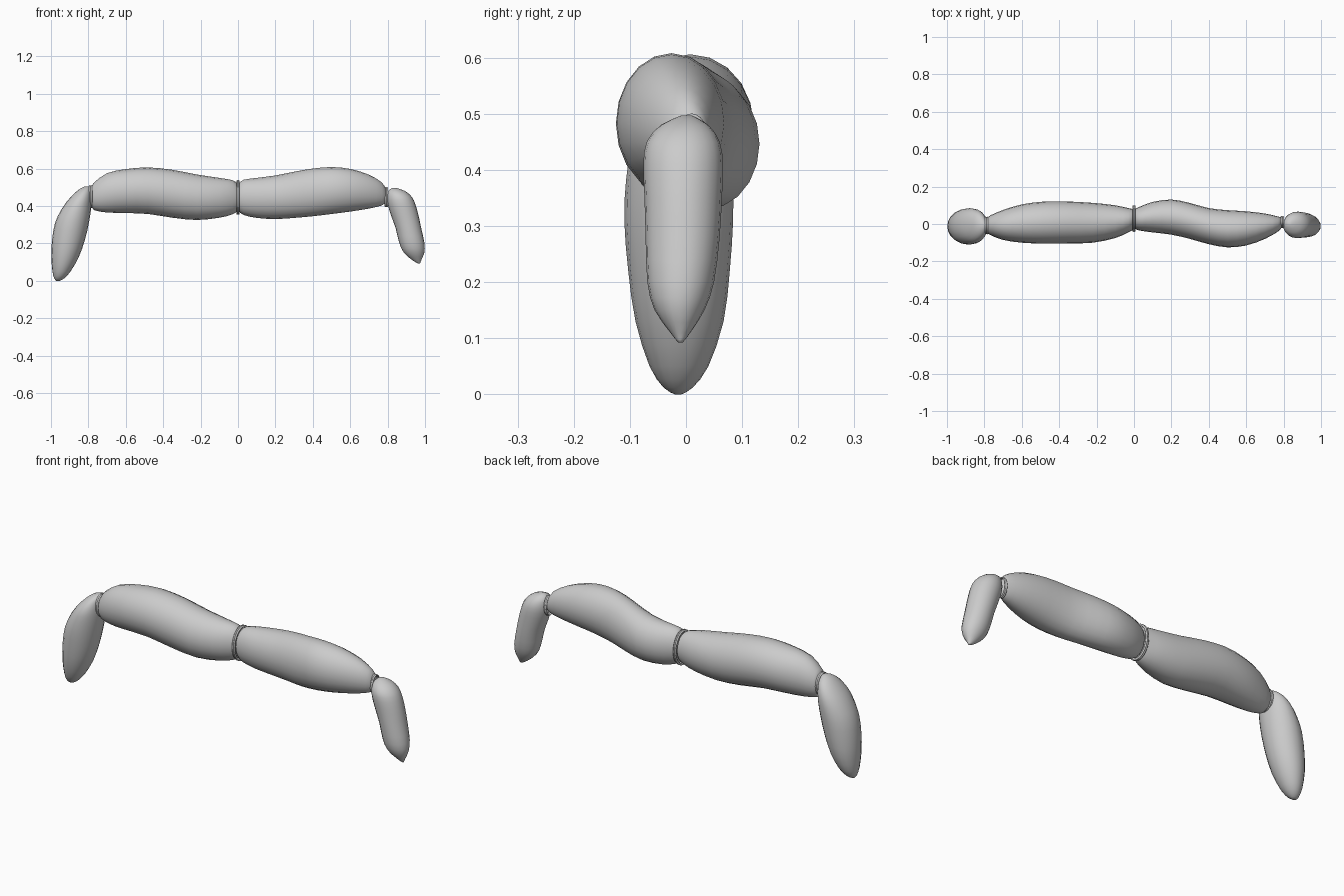
import bpy, bmesh, math
from mathutils import Vector

SIDES = 20


def spline(a, b, c, d, t):
    # Catmull-Rom blend of two neighbouring sections
    return [0.5 * (2 * q + (r - p) * t + (2 * p - 5 * q + 4 * r - s) * t * t
                   + (3 * q - p - 3 * r + s) * t ** 3) for p, q, r, s in zip(a, b, c, d)]


def loft(name, sections, axis, steps=2):
    """Each section: position along axis, then min/max of the two cross directions."""
    n, rows = len(sections), []
    for i in range(n - 1):
        a, b = sections[max(i - 1, 0)], sections[i]
        c, d = sections[i + 1], sections[min(i + 2, n - 1)]
        rows += [spline(a, b, c, d, k / steps) for k in range(steps)]
    rows.append(sections[-1])
    bm = bmesh.new()
    rings = []
    for p, u0, u1, v0, v1 in rows:
        ring = []
        for k in range(SIDES):
            t = 2 * math.pi * k / SIDES
            u = (u0 + u1) / 2 + (u1 - u0) / 2 * math.cos(t)
            v = (v0 + v1) / 2 + (v1 - v0) / 2 * math.sin(t)
            ring.append(bm.verts.new((p, u, v) if axis == 'X' else (u, v, p)))
        rings.append(ring)
    for r, s in zip(rings, rings[1:]):
        for k in range(SIDES):
            j = (k + 1) % SIDES
            bm.faces.new((r[k], r[j], s[j], s[k]))
    bm.faces.new(rings[0])
    bm.faces.new(rings[-1])
    bmesh.ops.recalc_face_normals(bm, faces=bm.faces)
    me = bpy.data.meshes.new(name)
    bm.to_mesh(me)
    bm.free()
    for f in me.polygons:
        f.use_smooth = True
    ob = bpy.data.objects.new(name, me)
    bpy.context.collection.objects.link(ob)
    return ob


# long middle links: x, y min, y max, z min, z max
loft("left_link", [
    (-0.785, -0.045, 0.03, 0.405, 0.495), (-0.77, -0.058, 0.045, 0.378, 0.525),
    (-0.70, -0.085, 0.075, 0.365, 0.575), (-0.60, -0.10, 0.105, 0.362, 0.597),
    (-0.48, -0.105, 0.12, 0.357, 0.606), (-0.35, -0.104, 0.12, 0.337, 0.593),
    (-0.22, -0.10, 0.113, 0.325, 0.568), (-0.10, -0.075, 0.10, 0.337, 0.55),
    (-0.03, -0.045, 0.085, 0.355, 0.538), (-0.004, -0.03, 0.08, 0.372, 0.52)], 'X')
loft("right_link", [
    (0.004, -0.025, 0.08, 0.372, 0.52), (0.03, -0.035, 0.092, 0.352, 0.54),
    (0.10, -0.045, 0.118, 0.336, 0.55), (0.20, -0.057, 0.131, 0.33, 0.563),
    (0.30, -0.08, 0.112, 0.336, 0.583), (0.40, -0.108, 0.085, 0.345, 0.60),
    (0.50, -0.125, 0.074, 0.357, 0.608), (0.60, -0.115, 0.068, 0.37, 0.598),
    (0.70, -0.08, 0.056, 0.386, 0.567), (0.77, -0.04, 0.04, 0.403, 0.525),
    (0.79, -0.018, 0.033, 0.42, 0.49)], 'X')

# hanging end links: z, x min, x max, y min, y max
loft("left_end", [
    (0.0, -0.972, -0.952, -0.02, -0.008), (0.012, -0.982, -0.93, -0.04, 0.012),
    (0.05, -0.992, -0.895, -0.065, 0.04), (0.13, -0.998, -0.85, -0.09, 0.067),
    (0.22, -0.994, -0.818, -0.103, 0.078), (0.31, -0.978, -0.797, -0.11, 0.084),
    (0.38, -0.945, -0.786, -0.107, 0.083), (0.43, -0.91, -0.783, -0.098, 0.075),
    (0.47, -0.872, -0.784, -0.075, 0.055), (0.495, -0.84, -0.787, -0.045, 0.025),
    (0.505, -0.815, -0.798, -0.018, 0.0)], 'Z')
loft("right_end", [
    (0.092, 0.963, 0.973, -0.014, -0.006), (0.11, 0.932, 0.98, -0.028, 0.008),
    (0.15, 0.887, 0.996, -0.056, 0.033), (0.20, 0.863, 0.997, -0.069, 0.05),
    (0.28, 0.843, 0.98, -0.072, 0.06), (0.35, 0.818, 0.965, -0.074, 0.064),
    (0.41, 0.80, 0.948, -0.076, 0.066), (0.45, 0.797, 0.928, -0.07, 0.06),
    (0.48, 0.803, 0.893, -0.045, 0.04), (0.497, 0.825, 0.845, -0.008, 0.01)], 'Z')

# paired tie rings at the joints: x, y centre, z centre, y radius, z radius
for name, x, y, z, ry, rz in (("middle", 0.0, 0.029, 0.446, 0.066, 0.086),
                              ("left", -0.788, -0.008, 0.45, 0.044, 0.057),
                              ("right", 0.793, 0.01, 0.447, 0.03, 0.05)):
    for i, dx in enumerate((-0.004, 0.004)):
        bpy.ops.mesh.primitive_torus_add(major_segments=24, minor_segments=8,
                                         major_radius=1, minor_radius=0.07,
                                         location=(x + dx, y, z), rotation=(0, math.pi / 2, 0))
        ring = bpy.context.object
        ring.name = f"{name}_tie_ring_{i + 1}"
        ring.scale = (rz, ry, 0.07)
        bpy.ops.object.shade_smooth()
